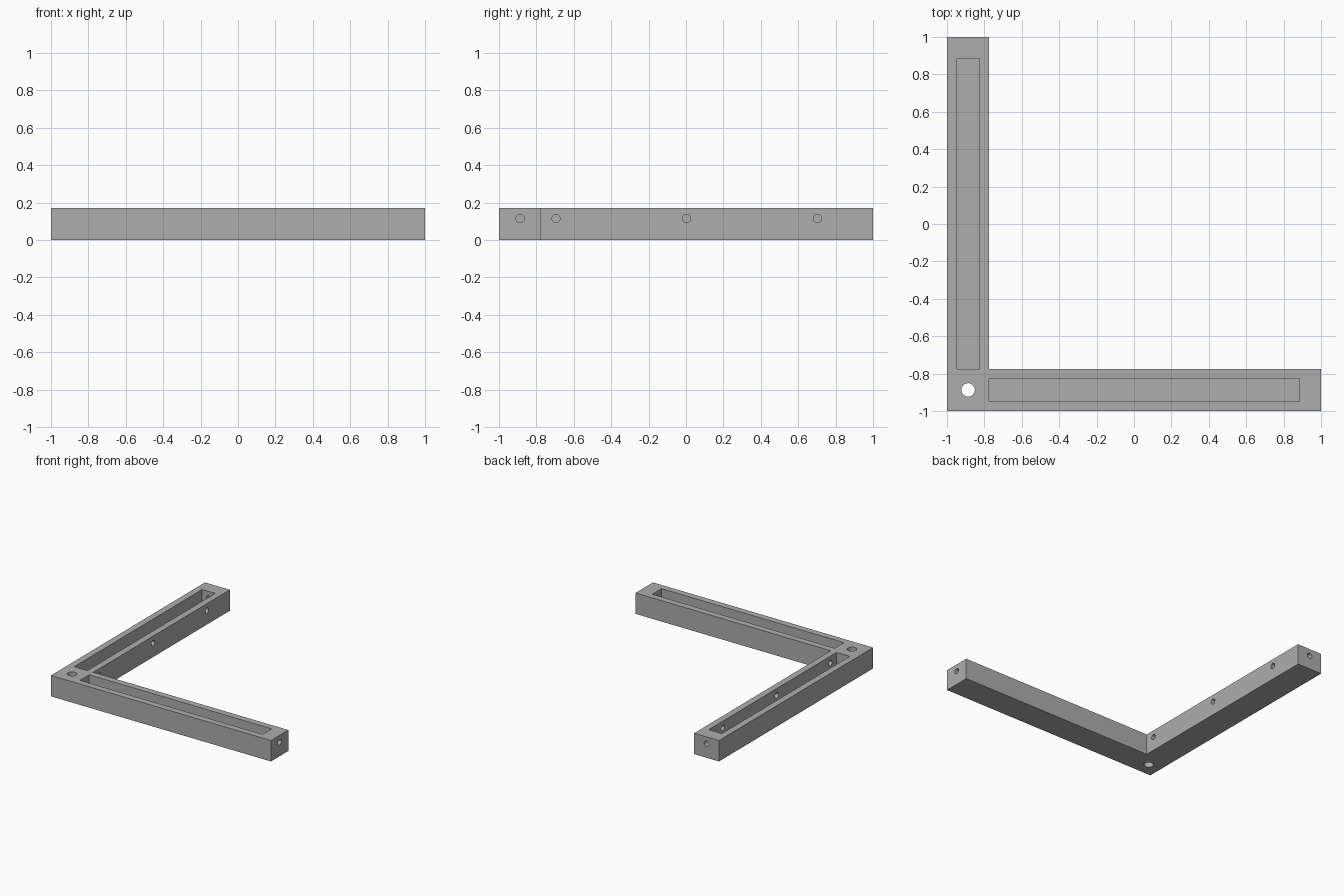
import bpy, bmesh, math
from mathutils import Matrix, Vector

if "Cube" in bpy.data.objects:
    bpy.data.objects.remove(bpy.data.objects["Cube"])

W, H = 0.226, 0.172          # arm width and height
C = -1 + W / 2               # centre line of both arms
FLOOR, HOLE_Z = 0.056, 0.115

grey = bpy.data.materials.new("grey")
grey.diffuse_color = (0.42, 0.42, 0.42, 1)
grey.use_nodes = True
grey.node_tree.nodes["Principled BSDF"].inputs["Base Color"].default_value = grey.diffuse_color


def finish(bm, name):
    bmesh.ops.recalc_face_normals(bm, faces=bm.faces)
    mesh = bpy.data.meshes.new(name)
    bm.to_mesh(mesh)
    bm.free()
    mesh.materials.append(grey)
    obj = bpy.data.objects.new(name, mesh)
    bpy.context.collection.objects.link(obj)
    return obj


def box(name, lo, hi):
    lo, hi = Vector(lo), Vector(hi)
    bm = bmesh.new()
    bmesh.ops.create_cube(bm, size=1, matrix=Matrix.Translation((lo + hi) / 2)
                          @ Matrix.Diagonal((*(hi - lo), 1)))
    return finish(bm, name)


def rod(name, pos, axis, radius, length):
    turn = Vector((0, 0, 1)).rotation_difference(Vector(axis)).to_matrix().to_4x4()
    bm = bmesh.new()
    bmesh.ops.create_cone(bm, cap_ends=True, segments=32, radius1=radius, radius2=radius,
                          depth=length, matrix=Matrix.Translation(pos) @ turn)
    return finish(bm, name)


# L-shaped bracket body, extruded from its outline
bm = bmesh.new()
outline = [(-1, -1), (1, -1), (1, -1 + W), (-1 + W, -1 + W), (-1 + W, 1), (-1, 1)]
face = bm.faces.new([bm.verts.new((x, y, 0)) for x, y in outline])
ext = bmesh.ops.extrude_face_region(bm, geom=[face])
bmesh.ops.translate(bm, vec=(0, 0, H),
                    verts=[v for v in ext["geom"] if isinstance(v, bmesh.types.BMVert)])
bracket = finish(bm, "corner_bracket")

# Open-topped trough in each arm
cutters = [
    box("side_trough_cutter", (C - 0.06, -0.774, FLOOR), (C + 0.06, 0.886, H + 0.1)),
    box("front_trough_cutter", (-0.774, C - 0.06, FLOOR), (0.886, C + 0.06, H + 0.1)),
]
# Vertical bolt hole through the corner
cutters.append(rod("corner_hole_cutter", (C, C, H / 2), (0, 0, 1), 0.036, 0.5))
# Screw holes in both arm ends
cutters.append(rod("front_end_hole_cutter", (0.95, C, HOLE_Z), (1, 0, 0), 0.022, 0.2))
cutters.append(rod("side_end_hole_cutter", (C, 0.95, HOLE_Z), (0, 1, 0), 0.022, 0.2))
# Screw holes along the inner wall of the side arm
for y in (-0.695, 0.003, 0.703):
    cutters.append(rod("wall_hole_cutter", (-1 + W - 0.02, y, HOLE_Z), (1, 0, 0), 0.022, 0.12))

for cutter in cutters:
    cutter.hide_render = True
    cutter.display_type = 'WIRE'
    mod = bracket.modifiers.new(cutter.name, 'BOOLEAN')
    mod.operation = 'DIFFERENCE'
    mod.solver = 'EXACT'
    mod.object = cutter

# Bake the cuts, then smooth only the round hole walls
bpy.context.view_layer.objects.active = bracket
bracket.select_set(True)
for mod in list(bracket.modifiers):
    bpy.ops.object.modifier_apply(modifier=mod.name)
for cutter in cutters:
    bpy.data.objects.remove(cutter)
bpy.ops.object.shade_smooth_by_angle(angle=math.radians(30))
